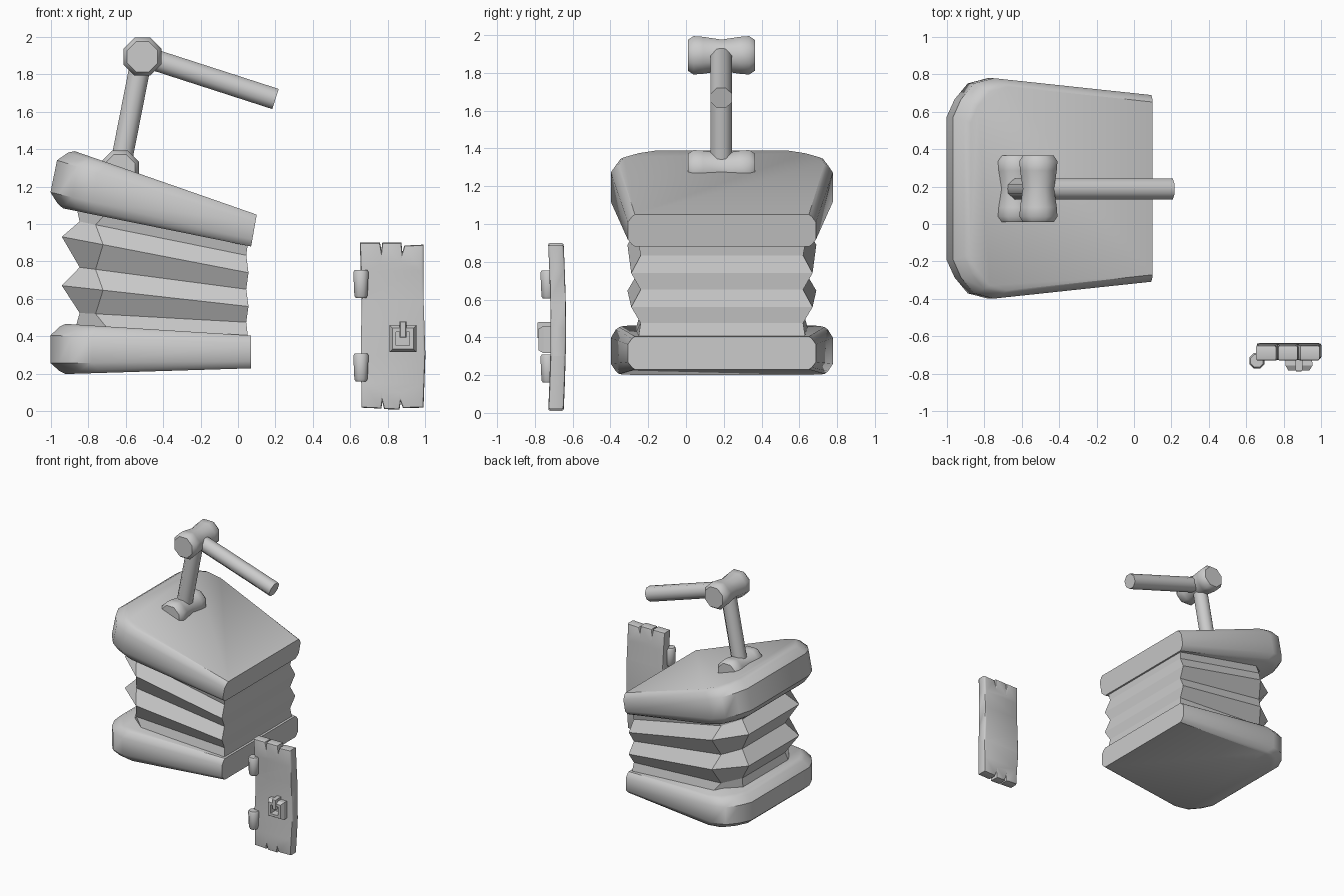
import bpy, bmesh, math
from mathutils import Vector

if "Cube" in bpy.data.objects:
    bpy.data.objects.remove(bpy.data.objects["Cube"])

grey = bpy.data.materials.new("plain grey")
grey.diffuse_color = (0.6, 0.6, 0.6, 1)
grey.use_nodes = True
grey.node_tree.nodes["Principled BSDF"].inputs["Base Color"].default_value = grey.diffuse_color
CY = 0.19  # centre line of the bellows in y


def finish(bm, name, angle=None):
    bmesh.ops.recalc_face_normals(bm, faces=bm.faces)
    mesh = bpy.data.meshes.new(name)
    bm.to_mesh(mesh)
    bm.free()
    mesh.materials.append(grey)
    ob = bpy.data.objects.new(name, mesh)
    bpy.context.collection.objects.link(ob)
    if angle:
        bpy.ops.object.select_all(action='DESELECT')
        ob.select_set(True)
        bpy.context.view_layer.objects.active = ob
        bpy.ops.object.shade_smooth_by_angle(angle=math.radians(angle))
    return ob


def loft(name, rings, angle=None, closed=False):
    bm = bmesh.new()
    loops = [[bm.verts.new(p) for p in ring] for ring in rings]
    n = len(loops[0])
    pairs = list(zip(loops, loops[1:])) + ([(loops[-1], loops[0])] if closed else [])
    for a, b in pairs:
        for i in range(n):
            j = (i + 1) % n
            bm.faces.new((a[i], a[j], b[j], b[i]))
    if not closed:
        bm.faces.new(loops[0])
        bm.faces.new(loops[-1])
    return finish(bm, name, angle)


def lathe(name, start, axis, profile, sides, angle=40):
    # profile: (distance along axis, radius)
    axis = Vector(axis).normalized()
    u = axis.cross(Vector((0, 0, 1)) if abs(axis.z) < 0.9 else Vector((0, 1, 0))).normalized()
    w = axis.cross(u)
    rings = []
    for d, r in profile:
        ring = []
        for k in range(sides):
            t = 2 * math.pi * (k + 0.5) / sides
            ring.append(Vector(start) + axis * d + r * (math.cos(t) * u + math.sin(t) * w))
        rings.append(ring)
    return loft(name, rings, angle)


def mirrored(half):
    # half outline (x, y offset) mirrored about the centre line
    return half + [(x, -y) for x, y in reversed(half)]


# Rounded boards: u runs from the flat end (0) to the rounded end (1)
board_outline = mirrored([(0, 0.498), (0.795, 0.588), (0.895, 0.56), (0.96, 0.475), (1, 0.38)])
board_profile = [(0, 0.925), (0.06, 0.955), (0.22, 1), (0.76, 1), (0.94, 0.955), (1, 0.925)]


def board(name, b0, b1, t0, t1):
    rings = []
    for v, s in board_profile:
        p0, p1 = Vector(b0).lerp(Vector(t0), v), Vector(b1).lerp(Vector(t1), v)
        ring = []
        for u, y in board_outline:
            p = p0.lerp(p1, u * s)
            ring.append((p.x, CY + y * s, p.y))
        rings.append(ring)
    return loft(name, rings, 40)


board("bottom_board", (0.07, 0.23), (-1.0, 0.197), (0.07, 0.405), (-1.0, 0.472))
board("top_board", (0.07, 0.88), (-1.015, 1.10), (0.10, 1.05), (-0.95, 1.416))

# Pleated bag: alternating wide and narrow rings, fanning towards the left
wide = mirrored([(0.07, 0.48), (-0.72, 0.50), (-0.94, 0.33)])
narrow = mirrored([(0.055, 0.43), (-0.76, 0.435), (-0.845, 0.28)])
folds = [(0.42, 0.37), (0.53, 0.475), (0.67, 0.56), (0.78, 0.65), (0.93, 0.74), (1.03, 0.83), (1.14, 0.92)]
rings = []
for i, (zl, zr) in enumerate(folds):
    shape = narrow if i % 2 else wide
    k = 0.93 if i in (0, len(folds) - 1) else 1
    rings.append([(x * (k if x < 0 else 0.8), CY + y * k, zr + (zl - zr) * (0.07 - x) / 1.0) for x, y in shape])
loft("pleated_bag", rings)

# Lever: spool mount, upright rod, spool joint and handle rod
spool = [(0, 0.088), (0.03, 0.11), (0.08, 0.106), (0.178, 0.09), (0.275, 0.106), (0.325, 0.11), (0.355, 0.088)]
lathe("lever_mount", (-0.63, 0.01, 1.29), (0, 1, 0), spool, 8, 50)
lathe("lever_joint", (-0.51, 0.01, 1.893), (0, 1, 0), spool, 8, 50)


def rod(name, a, b):
    d = Vector(b) - Vector(a)
    lathe(name, a, d, [(0, 0.061), (d.length, 0.061)], 8, 50)


rod("lever_upright", (-0.625, 0.187, 1.32), (-0.515, 0.187, 1.88))
rod("lever_handle", (-0.5, 0.187, 1.893), (0.2, 0.187, 1.667))

# Wooden door: one slab with plank notches, slightly bowed
outline = [(0.66, 0.02), (0.765, 0.015), (0.77, 0.05), (0.78, 0.012), (0.862, 0.01), (0.868, 0.05), (0.88, 0.018),
           (0.99, 0.02), (1.0, 0.3), (0.99, 0.6), (0.99, 0.89), (0.888, 0.885), (0.877, 0.85), (0.872, 0.9),
           (0.77, 0.9), (0.765, 0.86), (0.758, 0.9), (0.65, 0.9), (0.66, 0.6), (0.655, 0.3)]
bm = bmesh.new()
front = bm.faces.new([bm.verts.new((x, -0.73, z)) for x, z in outline])
back = bmesh.ops.extrude_face_region(bm, geom=[front])["geom"]
for v in back:
    if isinstance(v, bmesh.types.BMVert):
        v.co.y = -0.648
rim = [e for e in bm.edges if abs(e.verts[0].co.y - e.verts[1].co.y) < 0.001]
bmesh.ops.bevel(bm, geom=rim, offset=0.012, segments=2, profile=0.5, affect='EDGES')
for z in (0.15, 0.3, 0.45, 0.6, 0.75):
    bmesh.ops.bisect_plane(bm, geom=bm.verts[:] + bm.edges[:] + bm.faces[:], plane_co=(0, 0, z), plane_no=(0, 0, 1))
for v in bm.verts:
    v.co.y += 0.013 * math.sin(math.pi * v.co.z / 0.9)
finish(bm, "door", 40)

# Door hinges
for i, z in enumerate((0.16, 0.605)):
    lathe(f"hinge_{i + 1}", (0.656, -0.73, z), (0, 0, 1),
          [(0, 0.03), (0.012, 0.038), (0.138, 0.044), (0.15, 0.036)], 8, 50)

# Door latch: square frame with a tab over its top
frame = []
for r, y in ((0.07, -0.715), (0.072, -0.755), (0.056, -0.782), (0.036, -0.782), (0.036, -0.715)):
    frame.append([(0.88 + sx * r, y, 0.388 + sz * r) for sx, sz in ((-1, -1), (1, -1), (1, 1), (-1, 1))])
loft("latch_frame", frame, closed=True)
tab = [[(0.88 + sx * r, y, 0.437 + sz * (r + 0.025)) for sx, sz in ((-1, -1), (1, -1), (1, 1), (-1, 1))]
       for r, y in ((0.018, -0.71), (0.018, -0.78), (0.014, -0.787))]
loft("latch_tab", tab)
